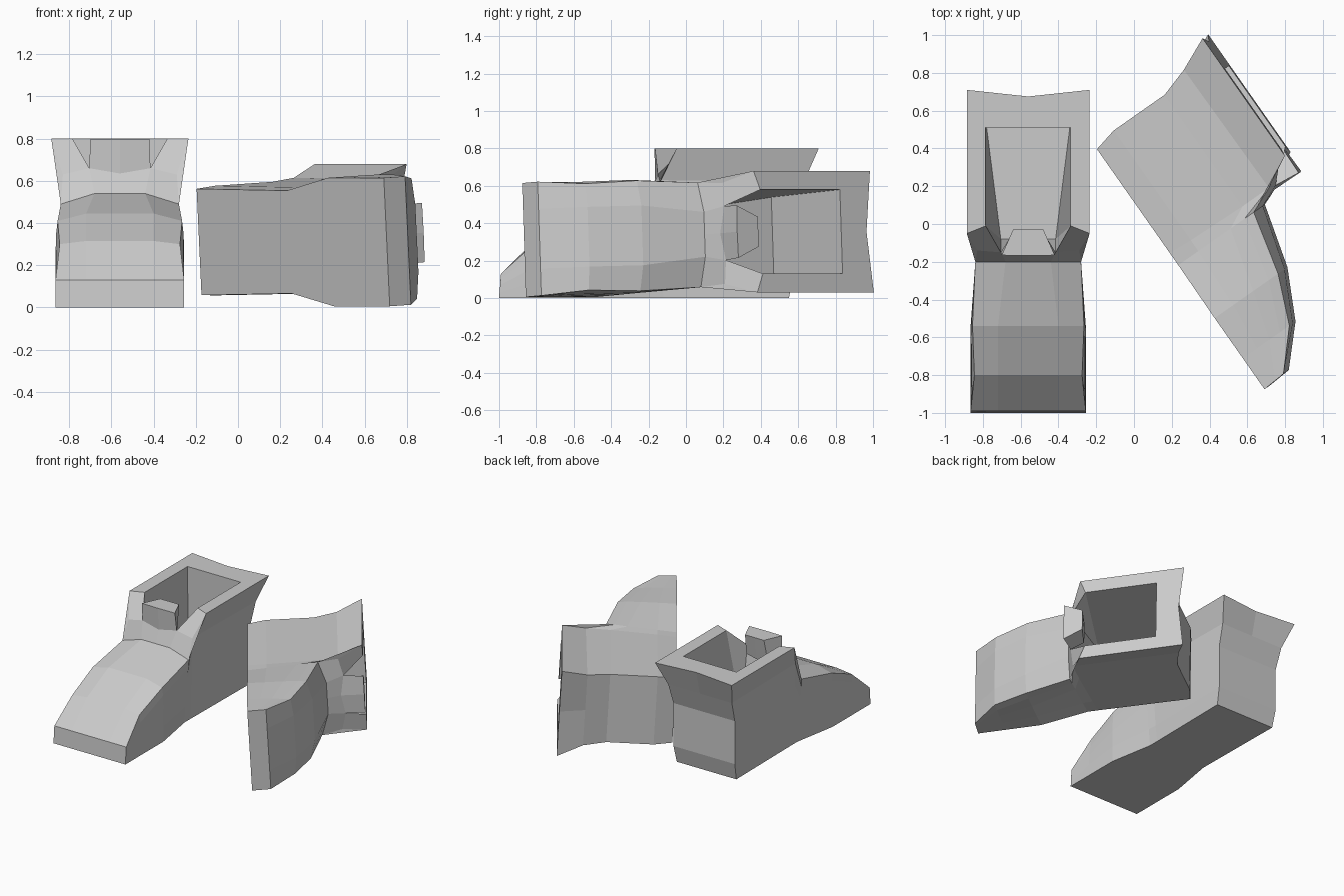
import bpy, bmesh
from mathutils import Matrix, Vector

if "Cube" in bpy.data.objects:
    bpy.data.objects.remove(bpy.data.objects["Cube"])


def make_mesh(name, faces):
    """Half-shape polygons (x >= 0) mirrored across x = 0 and welded."""
    bm = bmesh.new()
    for side in (1, -1):
        for poly in faces:
            bm.faces.new([bm.verts.new((x * side, y, z)) for x, y, z in poly])
    bmesh.ops.remove_doubles(bm, verts=bm.verts, dist=1e-4)
    bmesh.ops.recalc_face_normals(bm, faces=bm.faces)
    me = bpy.data.meshes.new(name)
    bm.to_mesh(me)
    bm.free()
    return me


def mid(p):
    return (0, p[1], p[2])


def strip(a, b):
    """Quads between two point rows of equal length."""
    return [(a[i], a[i + 1], b[i + 1], b[i]) for i in range(len(a) - 1)]


# Side columns from sole to upper edge, toe to heel
columns = [
    [(.305, -1, 0), (.305, -.998, .03), (.305, -.995, .07), (.305, -.993, .10), (.305, -.99, .13)],
    [(.305, -.8, 0), (.303, -.8, .09), (.30, -.8, .17), (.292, -.8, .24), (.285, -.8, .30)],
    [(.305, -.54, 0), (.305, -.54, .12), (.305, -.54, .25), (.302, -.54, .35), (.295, -.54, .41)],
    [(.245, -.2, 0), (.255, -.2, .13), (.27, -.2, .34), (.28, -.2, .43), (.28, -.2, .49)],
    [(.245, -.12, 0), (.252, -.13, .13), (.265, -.14, .46), (.27, -.14, .63), (.325, -.05, .8)],
    [(.2525, .55, 0), (.26, .58, .13), (.26, .58, .46), (.27, .63, .62), (.325, .71, .8)],
]
# Inner edge of the sloping chamfer on the toe and instep
ridge = [(.16, -.99, .13), (.16, -.8, .315), (.16, -.54, .445), (.12, -.2, .54)]

faces = []
for a, b in zip(columns, columns[1:]):
    faces += strip(a, b)
    faces.append((a[0], b[0], mid(b[0]), mid(a[0])))          # sole
toe, heel, collar, ankle = columns[0], columns[5], columns[4], columns[3]
edge = [c[-1] for c in columns[:4]]
faces += strip(edge, ridge) + strip(ridge, [mid(p) for p in ridge])
faces.append(tuple(toe) + (ridge[0], mid(ridge[0]), mid(toe[0])))   # toe cap
heel_mid = [mid(p) for p in heel[:-1]] + [(0, .675, .8)]
faces += strip(heel, heel_mid)

# Rim, front notch and cavity
rim_f, rim_b = (.225, -.01, .8), (.225, .51, .8)
notch, notch_c = (.145, -.15, .66), (0, -.165, .635)
floor_f, floor_b = (.145, -.08, .16), (.22, .51, .16)
faces += [
    (collar[4], heel[4], rim_b, rim_f),
    (heel[4], heel_mid[4], mid(rim_b), rim_b),
    (collar[3], collar[4], rim_f, notch),
    (ankle[4], collar[3], notch, ridge[3]),
    (ridge[3], notch, notch_c, mid(ridge[3])),
    (ankle[4], collar[4], collar[3]),
    (rim_f, rim_b, floor_b, floor_f),
    (rim_f, floor_f, notch),
    (rim_b, mid(rim_b), mid(floor_b), floor_b),
    (floor_b, mid(floor_b), mid(floor_f), floor_f),
    (floor_f, mid(floor_f), notch_c, notch),
]
faces.remove((ankle[4], collar[4], collar[3]))
shoe_mesh = make_mesh("shoe", faces)

# Tongue: small tapered block standing in the notch
top = [(0, -.168, .798), (.14, -.165, .798), (.08, -.03, .798), (0, -.03, .798)]
low = [(0, -.165, .635), (.145, -.15, .66), (.09, -.06, .64), (0, -.06, .62)]
tongue_mesh = make_mesh("tongue", strip(top, low) + [tuple(top), tuple(low)])

# Upright shoe and the same shoe lying on its side
upright = Matrix.Translation((-.56, 0, 0))
back = Vector((-.574, .819, 0)).normalized()
up = Vector((.819, .574, .056)).normalized()
side = back.cross(up)
lying = Matrix((side, back, up)).transposed().to_4x4()
lying.translation = Vector((.705, -.865, .31)) + back
for label, matrix in (("upright", upright), ("lying", lying)):
    for part, me in (("shoe", shoe_mesh), ("tongue", tongue_mesh)):
        ob = bpy.data.objects.new(f"{label}_{part}", me)
        ob.matrix_world = matrix
        bpy.context.collection.objects.link(ob)
